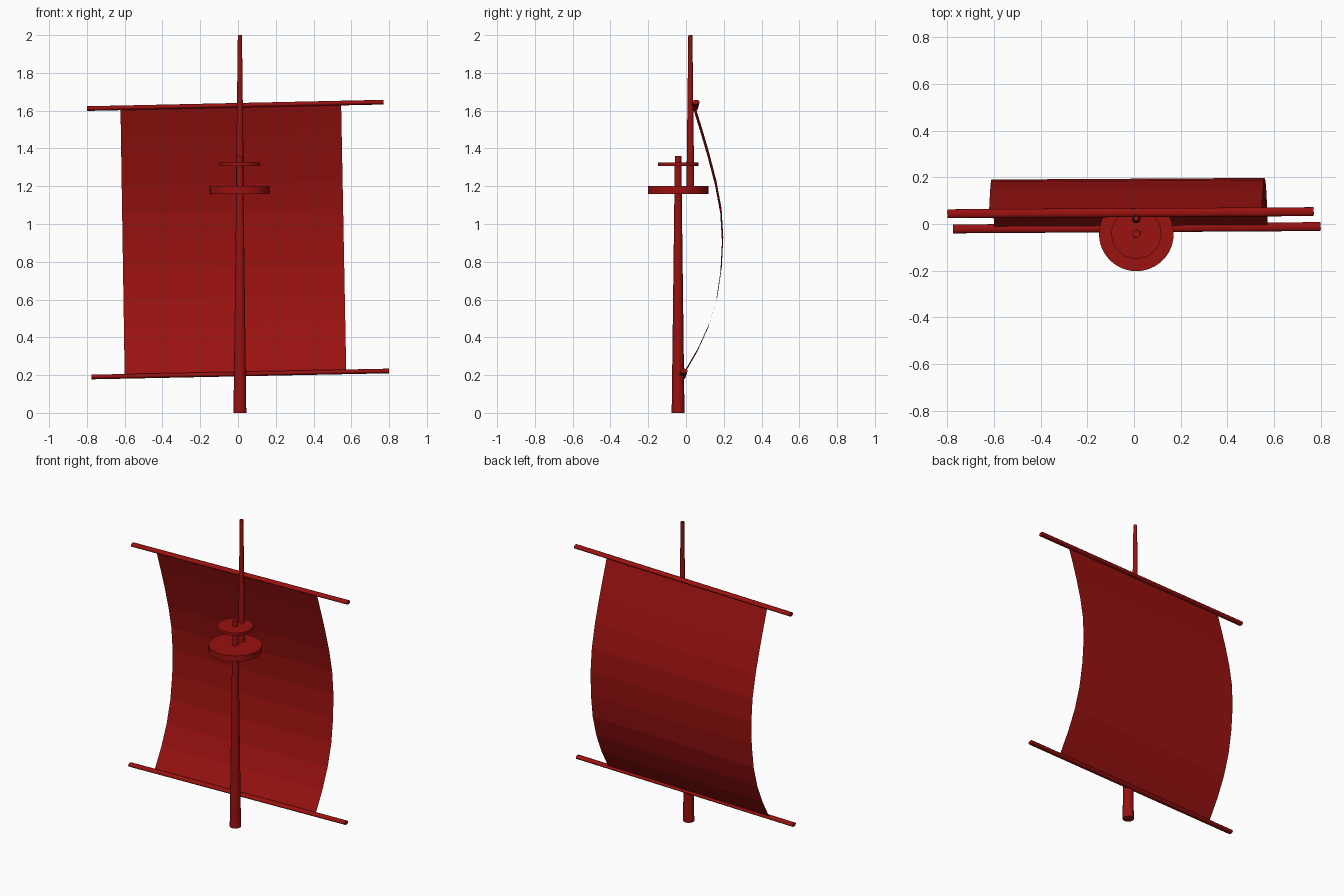
import bpy, bmesh
from mathutils import Vector

if "Cube" in bpy.data.objects:
    bpy.data.objects.remove(bpy.data.objects["Cube"])

red = bpy.data.materials.new("dark_red")
red.diffuse_color = (0.32, 0.006, 0.005, 1)
red.use_nodes = True
red.node_tree.nodes["Principled BSDF"].inputs["Base Color"].default_value = red.diffuse_color


def spar(name, start, end, r1, r2, sides=24, flatten=1.0):
    """Tapered round bar between two points; flatten scales its local y."""
    a, b = Vector(start), Vector(end)
    d = b - a
    bpy.ops.mesh.primitive_cone_add(vertices=sides, radius1=r1, radius2=r2, depth=d.length)
    ob = bpy.context.object
    ob.name = name
    ob.location = (a + b) / 2
    ob.rotation_mode = 'QUATERNION'
    ob.rotation_quaternion = d.to_track_quat('Z', 'Y')
    ob.scale.y = flatten
    ob.data.materials.append(red)
    bpy.ops.object.shade_smooth_by_angle(angle=0.6)
    return ob


X, Y = 0.01, -0.042

# Masts
spar("lower_mast", (X, Y, 0), (X, Y, 1.36), 0.034, 0.017)
spar("top_mast", (X, 0.023, 1.17), (X, 0.023, 2.0), 0.021, 0.011)

# Lookout platform and mast cap
spar("lookout_platform", (X, Y, 1.16), (X, Y, 1.2), 0.16, 0.16, 48)
spar("mast_cap", (X, Y, 1.308), (X, Y, 1.326), 0.107, 0.107, 48)

# Yards, slightly tilted, oval in section
spar("upper_yard", (-0.80, 0.044, 1.611), (0.77, 0.053, 1.645), 0.019, 0.019, 16, 0.65)
spar("lower_yard", (-0.775, -0.021, 0.19), (0.80, -0.011, 0.222), 0.019, 0.019, 16, 0.65)

# Billowing sail: (y, z) profile swept between two leaning edges
profile = [(-0.013, 0.205), (0.063, 0.336), (0.122, 0.466), (0.163, 0.605),
           (0.186, 0.76), (0.194, 0.917), (0.185, 1.07), (0.157, 1.22),
           (0.118, 1.37), (0.083, 1.49), (0.043, 1.62)]
cols = 8
bm = bmesh.new()
rows = []
for y, z in profile:
    t = (z - 0.205) / 1.415
    left, right = -0.60 - 0.022 * t, 0.573 - 0.027 * t
    row = []
    for i in range(cols + 1):
        x = left + (right - left) * i / cols
        row.append(bm.verts.new((x, y + 0.006 * x, z + 0.021 * x)))
    rows.append(row)
for lo, hi in zip(rows, rows[1:]):
    for i in range(cols):
        bm.faces.new((lo[i], lo[i + 1], hi[i + 1], hi[i]))
mesh = bpy.data.meshes.new("sail")
bm.to_mesh(mesh)
bm.free()
mesh.materials.append(red)
sail = bpy.data.objects.new("sail", mesh)
bpy.context.collection.objects.link(sail)
